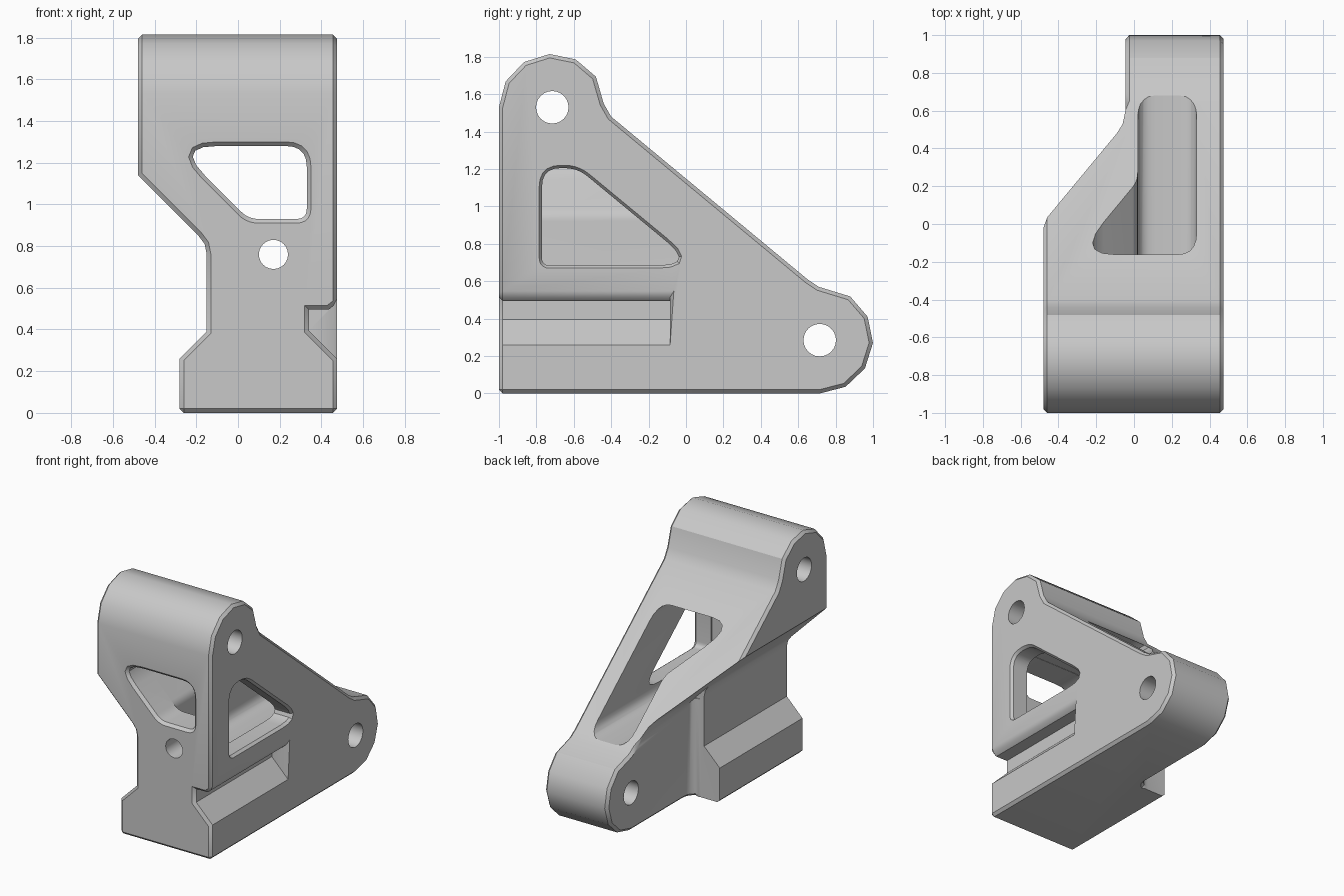
import bpy, bmesh, math
from mathutils import Vector

old = bpy.data.objects.get("Cube")
if old:
    bpy.data.objects.remove(old, do_unlink=True)

grey = bpy.data.materials.new("plain grey")
grey.use_nodes = True
COLOR = (0.58, 0.58, 0.58, 1)
grey.diffuse_color = COLOR
grey.node_tree.nodes["Principled BSDF"].inputs["Base Color"].default_value = COLOR


def arc(cx, cy, r, a0, a1, n):
    angles = [math.radians(a0 + (a1 - a0) * i / n) for i in range(n + 1)]
    return [(cx + r * math.cos(a), cy + r * math.sin(a)) for a in angles]


def rounded(corners, n=5):
    """Polygon from (a, b, cut) corners, each rounded from `cut` away."""
    pts = [Vector(c[:2]) for c in corners]
    out = []
    for i, p in enumerate(pts):
        cut = corners[i][2]
        a = p + (pts[i - 1] - p).normalized() * cut
        b = p + (pts[(i + 1) % len(pts)] - p).normalized() * cut
        for k in range(n + 1):
            t = k / n
            out.append(tuple(a * (1 - t) ** 2 + p * 2 * t * (1 - t) + b * t * t))
    return out


def grow(pts, d):
    """Offset a counter-clockwise outline outwards."""
    vs = [Vector(p) for p in pts]
    out = []
    for i, p in enumerate(vs):
        e = (vs[(i + 1) % len(vs)] - vs[i - 1]).normalized()
        out.append(tuple(p + Vector((e.y, -e.x)) * d))
    return out


def loft(name, axis, sections):
    """Solid through outlines placed along an axis: (position, points)."""
    place = {"x": lambda t, a, b: (t, a, b),
             "y": lambda t, a, b: (a, t, b),
             "z": lambda t, a, b: (a, b, t)}[axis]
    bm = bmesh.new()
    rings = [[bm.verts.new(place(t, *p)) for p in pts] for t, pts in sections]
    for r, s in zip(rings, rings[1:]):
        for i in range(len(r)):
            j = (i + 1) % len(r)
            bm.faces.new((r[i], r[j], s[j], s[i]))
    bm.faces.new(rings[0])
    bm.faces.new(rings[-1])
    bmesh.ops.recalc_face_normals(bm, faces=bm.faces)
    me = bpy.data.meshes.new(name)
    bm.to_mesh(me)
    bm.free()
    me.materials.append(grey)
    ob = bpy.data.objects.new(name, me)
    bpy.context.collection.objects.link(ob)
    return ob


def prism(name, axis, pts, lo, hi):
    return loft(name, axis, [(lo, pts), (hi, pts)])


def combine(ob, other, operation):
    mod = ob.modifiers.new("combine", "BOOLEAN")
    mod.operation, mod.solver, mod.object = operation, "EXACT", other
    bpy.context.view_layer.objects.active = ob
    bpy.ops.object.modifier_apply(modifier=mod.name)
    bpy.data.objects.remove(other, do_unlink=True)


# Thin web with the sloping overhang, running the full length
RIGHT = 0.475
web = [(RIGHT, -0.1), (RIGHT, 2), (-0.48, 2), (-0.48, 1.14), (-0.09, 0.75),
       (-0.06, 0.71), (-0.045, 0.65), (-0.045, -0.1)]
body = prism("bracket_body", "y", web, -1.1, 1.1)

# Front half: thicker web and dovetail rail
front = [(0.2, -0.1), (0.2, 2), (-0.48, 2), (-0.48, 1.14), (-0.19, 0.85),
         (-0.16, 0.81), (-0.15, 0.76), (-0.15, 0.39), (-0.28, 0.26), (-0.28, -0.1)]
combine(body, prism("rail", "y", front, -1.1, 0), "UNION")

# Concave blend behind the rail
blend = [(0, -0.05), (-0.125, -0.05)] + arc(-0.125, 0.08, 0.08, -90, 0, 6) + [(0, 0.08)]
combine(body, prism("blend", "z", blend, -0.1, 0.735), "UNION")

# Side outline with the two rounded lugs
TOP_HOLE, BACK_HOLE = (-0.715, 1.53), (0.715, 0.285)
side = ([(-1, 0)] + arc(*BACK_HOLE, 0.285, -90, 55, 5) + [(0.71, 0.57), (0.65, 0.61)]
        + [(-0.40, 1.48), (-0.44, 1.55)] + arc(*TOP_HOLE, 0.285, 35, 180, 5))
combine(body, prism("outline", "x", side, -0.7, 0.7), "INTERSECT")

# Dovetail groove on the left side
groove = [(0.575, 0.16), (0.34, 0.395), (0.34, 0.495), (0.435, 0.495), (0.575, 0.61)]
combine(body, prism("groove", "y", groove, -1.2, -0.085), "DIFFERENCE")

# Chamfer the outer rims
bm = bmesh.new()
bm.from_mesh(body.data)
bmesh.ops.remove_doubles(bm, verts=bm.verts, dist=0.0005)
bmesh.ops.dissolve_limit(bm, angle_limit=0.02, verts=bm.verts, edges=bm.edges)
bm.normal_update()


def is_rim(e):
    if len(e.link_faces) != 2 or not e.is_convex or e.calc_face_angle() < math.radians(50):
        return False
    ns = [f.normal for f in e.link_faces]
    if any(n.y > 0.99 for n in ns):
        return False
    return any(abs(n.x) > 0.99 or n.y < -0.99 or n.z < -0.99 for n in ns)


bmesh.ops.bevel(bm, geom=[e for e in bm.edges if is_rim(e)], offset=0.02,
                offset_type="OFFSET", segments=1, profile=0.5, affect="EDGES",
                clamp_overlap=False)
bm.to_mesh(body.data)
bm.free()

# Inner cavity, open through the sloping back
cavity = rounded([(0.02, 0.59, 0.09), (0.332, 0.59, 0.09), (0.332, 1.282, 0.1),
                  (-0.302, 1.282, 0.2), (0.02, 0.96, 0.04)])
combine(body, prism("cavity", "y", cavity, -0.78, 1.1), "DIFFERENCE")

# Front window with chamfered rim
window = rounded([(0.05, 0.93, 0.05), (0.33, 0.93, 0.05), (0.33, 1.28, 0.1),
                  (-0.3, 1.28, 0.2)])
combine(body, loft("front_window", "y", [(-1.02, grow(window, 0.04)), (-0.98, window),
                                         (-0.7, window)]), "DIFFERENCE")

# Triangular side window
tri = rounded([(-0.77, 0.685, 0.04), (0.05, 0.685, 0.2), (-0.58, 1.205, 0.07),
               (-0.77, 1.205, 0.1)])
combine(body, loft("side_window", "x", [(0.2, tri), (0.455, tri),
                                        (0.495, grow(tri, 0.03))]), "DIFFERENCE")

# Bolt holes
for c in (TOP_HOLE, BACK_HOLE):
    combine(body, prism("pin_hole", "x", arc(*c, 0.087, 0, 345, 23), -0.7, 0.7), "DIFFERENCE")
combine(body, prism("front_hole", "y", arc(0.17, 0.76, 0.07, 0, 345, 23), -1.1, -0.6),
        "DIFFERENCE")

body.select_set(True)
bpy.context.view_layer.objects.active = body
bpy.ops.object.shade_smooth_by_angle(angle=math.radians(32))
